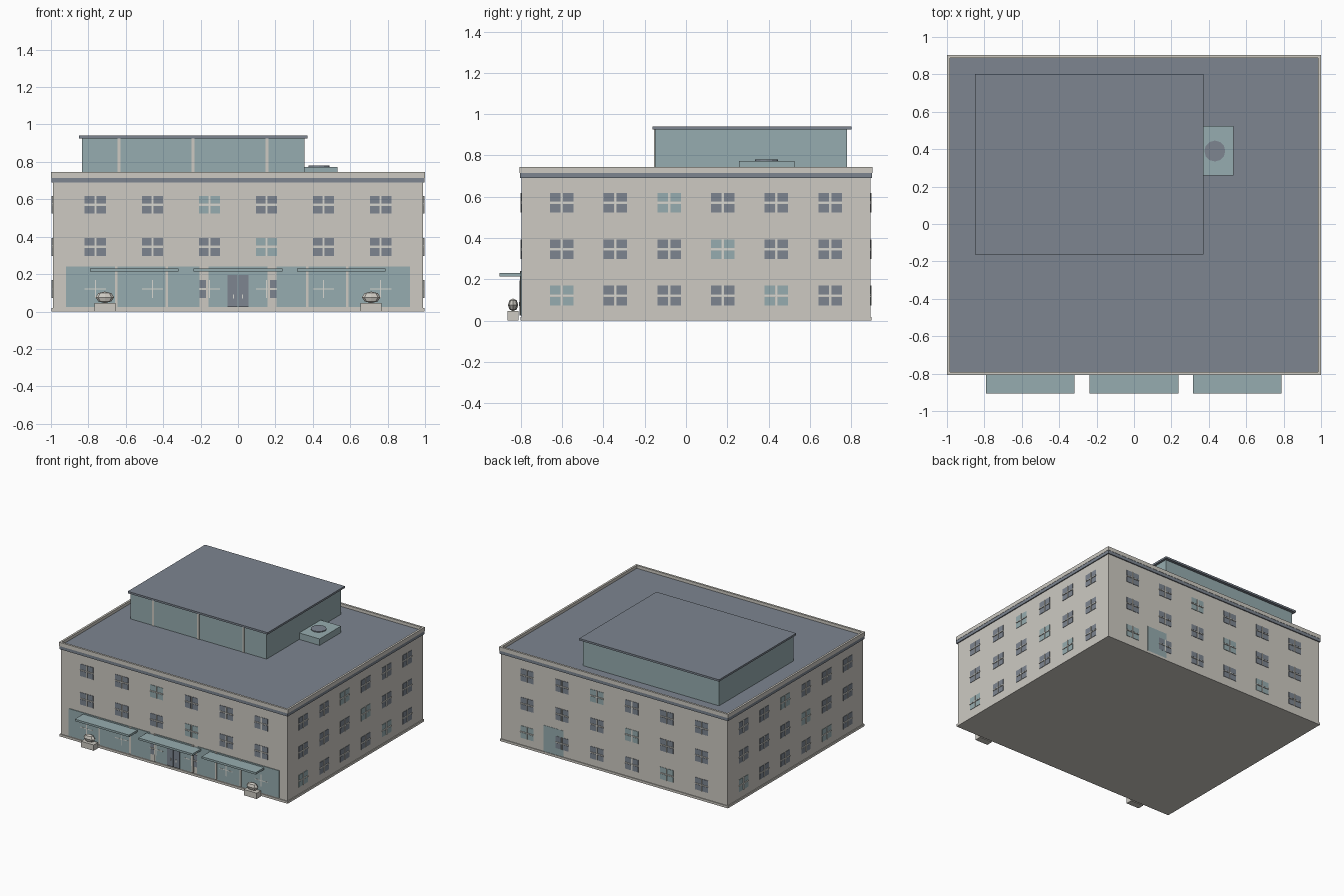
import bpy, bmesh, math
from mathutils import Matrix, Vector

cube = bpy.data.objects.get("Cube")
if cube:
    bpy.data.objects.remove(cube, do_unlink=True)


def material(name, rgb):
    mat = bpy.data.materials.new(name)
    mat.use_nodes = True
    col = [(c / 255) ** 2.2 for c in rgb] + [1]
    mat.diffuse_color = col
    mat.node_tree.nodes["Principled BSDF"].inputs["Base Color"].default_value = col
    return mat


WALL = material("beige_stone", (204, 201, 193))
SLATE = material("slate_grey", (124, 132, 143))
TEAL = material("pale_teal_glass", (149, 171, 174))
FRAME = material("pale_frame", (214, 214, 208))


def finish(name, bm, mat):
    mesh = bpy.data.meshes.new(name)
    bm.to_mesh(mesh)
    bm.free()
    mesh.materials.append(mat)
    obj = bpy.data.objects.new(name, mesh)
    bpy.context.collection.objects.link(obj)
    return obj


def boxes(name, spans, mat, matrix=Matrix()):
    """One object from boxes given as (x0, x1, y0, y1, z0, z1)."""
    bm = bmesh.new()
    for x0, x1, y0, y1, z0, z1 in spans:
        place = Matrix.Translation(((x0 + x1) / 2, (y0 + y1) / 2, (z0 + z1) / 2))
        size = Matrix.Diagonal((x1 - x0, y1 - y0, z1 - z0, 1))
        bmesh.ops.create_cube(bm, size=1, matrix=matrix @ place @ size)
    return finish(name, bm, mat)


# Main block: wall sizes about the building centre
CY, HX, HY = 0.048, 0.99, 0.845


def slab(name, grow, z0, z1, mat):
    return boxes(name, [(-HX - grow, HX + grow, CY - HY - grow, CY + HY + grow, z0, z1)], mat)


slab("wall_block", 0, 0, 0.7, WALL)
slab("base_plinth", 0.006, 0, 0.018, WALL)
slab("cornice_band", 0.008, 0.69, 0.715, SLATE)
slab("roof_deck", -0.004, 0.7, 0.722, SLATE)

# Parapet ring around the roof
OX, OY, T = HX + 0.01, HY + 0.01, 0.016
parapet = []
for s in (-1, 1):
    xs = sorted((s * OX, s * (OX - T)))
    ys = sorted((CY + s * OY, CY + s * (OY - T)))
    parapet.append((*xs, CY - OY, CY + OY, 0.715, 0.745))
    parapet.append((-OX + T, OX - T, *ys, 0.715, 0.745))
boxes("parapet", parapet, WALL)

# Windows: four sides, three floors, six bays, each of four panes and a cross
W, H, BAR = 0.057, 0.048, 0.006
FLOORS = (0.121, 0.346, 0.571)
SIDES = (("front", HY, 0.305), ("right", HX, 0.26), ("back", HY, 0.305), ("left", HX, 0.26))


def side_matrix(k):
    return Matrix.Translation((0, CY, 0)) @ Matrix.Rotation(k * math.pi / 2, 4, "Z")


for k, (side, dist, step) in enumerate(SIDES):
    panes, bars = {True: [], False: []}, []
    for f, z in enumerate(FLOORS):
        for i in range(6):
            u = (i - 2.5) * step
            lit = (i + f) % 4 == 0
            for su in (-1, 1):
                for sz in (-1, 1):
                    us = sorted((u + su * BAR, u + su * W))
                    zs = sorted((z + sz * BAR, z + sz * H))
                    panes[lit].append((*us, -dist - 0.003, -dist + 0.01, *zs))
            bars.append((u - BAR / 2, u + BAR / 2, -dist - 0.006, -dist + 0.01, z - H, z + H))
            bars.append((u - W, u + W, -dist - 0.006, -dist + 0.01, z - BAR / 2, z + BAR / 2))
    m = side_matrix(k)
    boxes(side + "_dark_panes", panes[False], SLATE, m)
    boxes(side + "_pale_panes", panes[True], TEAL, m)
    boxes(side + "_window_bars", bars, FRAME, m)

# Shop fronts with mullions, and the glass panel at the back
FY = CY - HY
shops = [(a, b, FY - 0.005, FY + 0.01, 0.025, 0.24)
         for a, b in ((-0.92, -0.205), (-0.165, 0.165), (0.205, 0.92))]
boxes("shop_glass", shops, TEAL)
boxes("shop_mullions", [(x - 0.007, x + 0.007, FY - 0.008, FY + 0.01, 0.025, 0.24)
                        for x in (-0.65, -0.38, -0.165, 0.165, 0.37, 0.585)], WALL)
boxes("back_door_glass", [(-0.62, -0.445, -HY - 0.002, -HY + 0.01, 0.018, 0.225)],
      TEAL, side_matrix(2))

# Double entrance door with handles
boxes("door_leaves", [(-0.055, -0.002, FY - 0.009, FY, 0.025, 0.195),
                      (0.002, 0.055, FY - 0.009, FY, 0.025, 0.195)], SLATE)
boxes("door_handles", [(x - 0.003, x + 0.003, FY - 0.013, FY, 0.07, 0.09)
                       for x in (-0.025, 0.025)], FRAME)

# Awnings over the shops
boxes("awnings", [(x - 0.237, x + 0.237, -0.905, FY, 0.214, 0.23)
                  for x in (-0.555, 0, 0.552)], TEAL)

# Ornaments on pedestals beside the entrance
for name, x in (("right", -0.712), ("left", 0.712)):
    boxes(name + "_pedestal", [(x - 0.056, x + 0.056, -0.864, -0.812, 0, 0.046)], WALL)
    bm = bmesh.new()
    bmesh.ops.create_uvsphere(bm, u_segments=8, v_segments=4, radius=1,
                              matrix=Matrix.Translation((x, -0.838, 0.076))
                              @ Matrix.Diagonal((0.05, 0.025, 0.031, 1)))
    finish(name + "_ornament", bm, WALL)

# Penthouse with front posts and overhanging roof
boxes("penthouse", [(-0.835, 0.355, -0.15, 0.78, 0.71, 0.928)], TEAL)
boxes("penthouse_posts", [(x - 0.008, x + 0.008, -0.155, -0.14, 0.72, 0.926)
                          for x in (-0.635, -0.24, 0.155)], WALL)
boxes("penthouse_roof", [(-0.85, 0.372, -0.162, 0.802, 0.925, 0.94)], SLATE)

# Rooftop cooling unit with a round fan
boxes("cooling_unit", [(0.35, 0.533, 0.258, 0.525, 0.71, 0.773)], TEAL)
bm = bmesh.new()
bmesh.ops.create_cone(bm, cap_ends=True, segments=12, radius1=0.056, radius2=0.056,
                      depth=0.012, matrix=Matrix.Translation((0.432, 0.39, 0.774)))
finish("cooling_fan", bm, SLATE)
